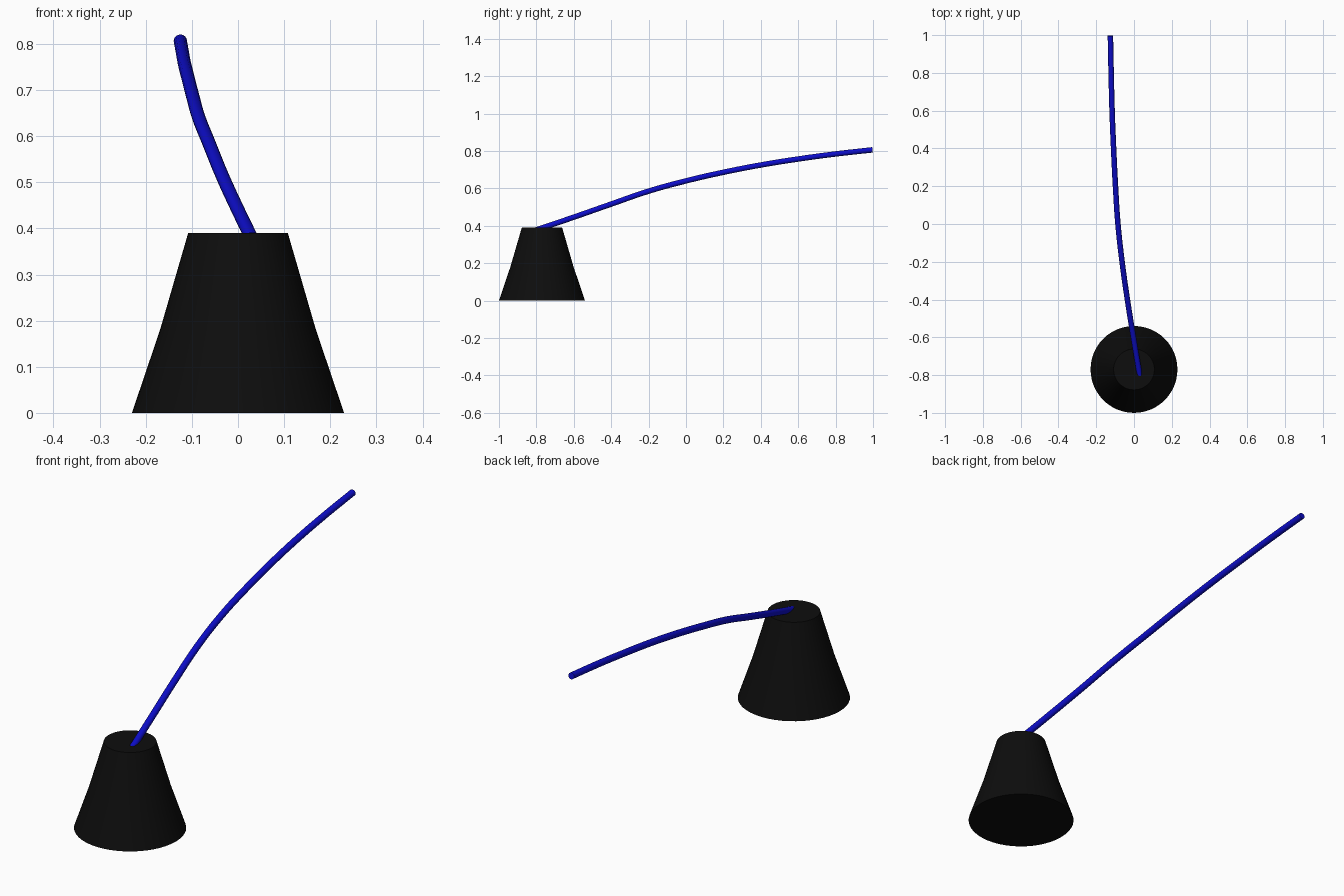
import bpy, bmesh, math

if "Cube" in bpy.data.objects:
    bpy.data.objects.remove(bpy.data.objects["Cube"])


def material(name, rgb):
    m = bpy.data.materials.new(name)
    m.diffuse_color = (*rgb, 1)
    m.use_nodes = True
    m.node_tree.nodes["Principled BSDF"].inputs["Base Color"].default_value = m.diffuse_color
    return m


black = material("matt black", (0.004, 0.004, 0.004))
blue = material("deep blue", (0.004, 0.004, 0.6))

# Base: flared round stand, lathed from (radius, height) profile
BASE_Y = -0.77
SIDES = 48
profile = [(0.23, 0.0), (0.169, 0.18), (0.108, 0.39)]
bm = bmesh.new()
rings = [[bm.verts.new((r * math.cos(2 * math.pi * i / SIDES),
                        r * math.sin(2 * math.pi * i / SIDES), z))
          for i in range(SIDES)] for r, z in profile]
for lo, hi in zip(rings, rings[1:]):
    for i in range(SIDES):
        j = (i + 1) % SIDES
        bm.faces.new((lo[i], lo[j], hi[j], hi[i]))
bm.faces.new(rings[0][::-1])
bm.faces.new(rings[-1])
mesh = bpy.data.meshes.new("base")
bm.to_mesh(mesh)
bm.free()
base = bpy.data.objects.new("base", mesh)
base.location.y = BASE_Y
mesh.materials.append(black)
bpy.context.collection.objects.link(base)

# Rod: long bent round tube rising from the top of the base
path = [(0.03, -0.80, 0.378), (-0.003, -0.60, 0.446), (-0.035, -0.40, 0.516),
        (-0.063, -0.20, 0.585), (-0.085, 0.0, 0.64), (-0.098, 0.20, 0.686),
        (-0.108, 0.40, 0.725), (-0.116, 0.60, 0.757), (-0.121, 0.80, 0.784),
        (-0.125, 0.997, 0.806)]
curve = bpy.data.curves.new("rod", 'CURVE')
curve.dimensions = '3D'
curve.bevel_depth = 0.0145
curve.bevel_resolution = 6
curve.use_fill_caps = True
curve.resolution_u = 6
spline = curve.splines.new('BEZIER')
spline.bezier_points.add(len(path) - 1)
for p, co in zip(spline.bezier_points, path):
    p.co = co
    p.handle_left_type = p.handle_right_type = 'AUTO'
curve.materials.append(blue)
rod = bpy.data.objects.new("rod", curve)
bpy.context.collection.objects.link(rod)
bpy.context.view_layer.objects.active = rod
rod.select_set(True)
bpy.ops.object.convert(target='MESH')

# Smooth sides, sharp rims
bpy.ops.object.select_all(action='DESELECT')
for ob in (base, bpy.context.view_layer.objects.active):
    ob.select_set(True)
bpy.ops.object.shade_smooth_by_angle(angle=math.radians(30))
